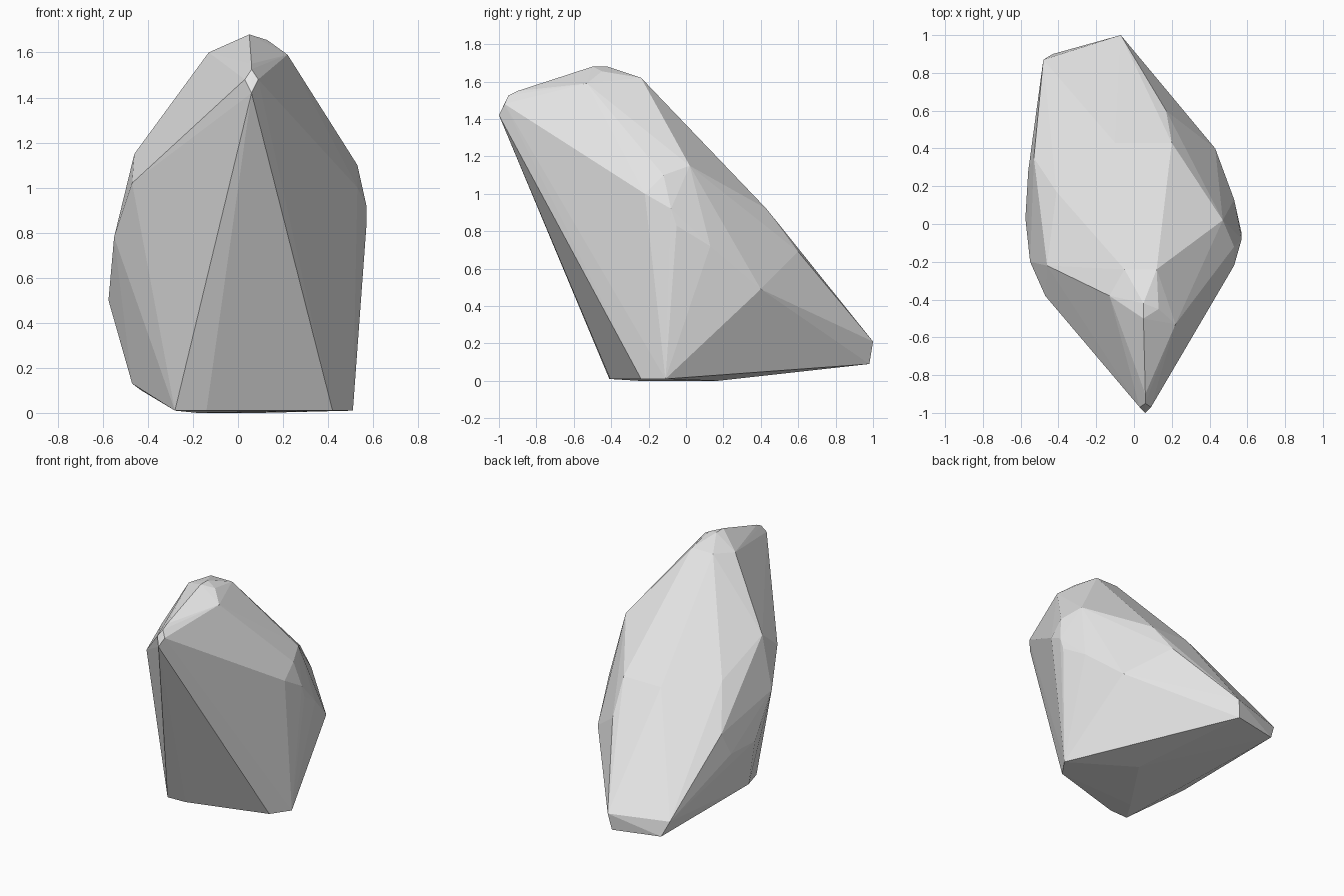
import bpy, bmesh

# Key corners of the boulder, grouped by region
nose = [(0.06, -1, 1.42), (0.03, -0.97, 1.48), (0.09, -0.97, 1.48), (0.06, -0.9, 1.55), (0.06, -0.95, 1.525)]
crown = [(0.05, -0.5, 1.68), (0.05, -0.42, 1.68), (-0.13, -0.38, 1.6),
         (0.22, -0.53, 1.59), (-0.05, -0.24, 1.62), (0.12, -0.24, 1.62),
         (0.13, -0.45, 1.655)]
right_side = [(0.47, 0.02, 1.15), (0.53, -0.22, 1.0), (0.53, -0.12, 1.1), (0.57, -0.05, 0.83),
              (0.57, -0.08, 0.92), (0.53, 0.13, 0.72), (0.43, 0.4, 0.49)]
left_side = [(-0.46, -0.22, 1.15), (-0.47, -0.38, 1.02), (-0.55, -0.2, 0.78),
             (-0.575, 0.03, 0.5), (-0.56, 0.28, 0.5), (-0.53, 0.35, 0.66), (-0.41, 0.17, 0.95)]
back_slope = [(0.2, 0.43, 0.92), (-0.1, 0.43, 0.92), (0.17, 0.6, 0.69)]
tail = [(-0.07, 1, 0.21), (-0.48, 0.87, 0.21), (-0.43, 0.9, 0.1), (-0.09, 0.98, 0.09)]
base = [(-0.28, -0.41, 0.01), (-0.14, -0.405, 0.01), (0.42, -0.24, 0.01), (0.51, -0.11, 0.01),
        (0.1, 0.17, 0), (-0.18, -0.25, 0), (-0.47, -0.05, 0.13)]

# Wrap the corners in a faceted convex skin
bm = bmesh.new()
for p in nose + crown + right_side + left_side + back_slope + tail + base:
    bm.verts.new(p)
hull = bmesh.ops.convex_hull(bm, input=bm.verts)
loose = [v for v in bm.verts if not v.link_faces]
bmesh.ops.delete(bm, geom=loose, context='VERTS')
bmesh.ops.recalc_face_normals(bm, faces=bm.faces)

mesh = bpy.data.meshes.new("boulder")
bm.to_mesh(mesh)
bm.free()

# Plain stone colour
stone = bpy.data.materials.new("light grey stone")
stone.diffuse_color = (0.8, 0.8, 0.8, 1)
mesh.materials.append(stone)
boulder = bpy.data.objects.new("boulder", mesh)
bpy.context.collection.objects.link(boulder)
